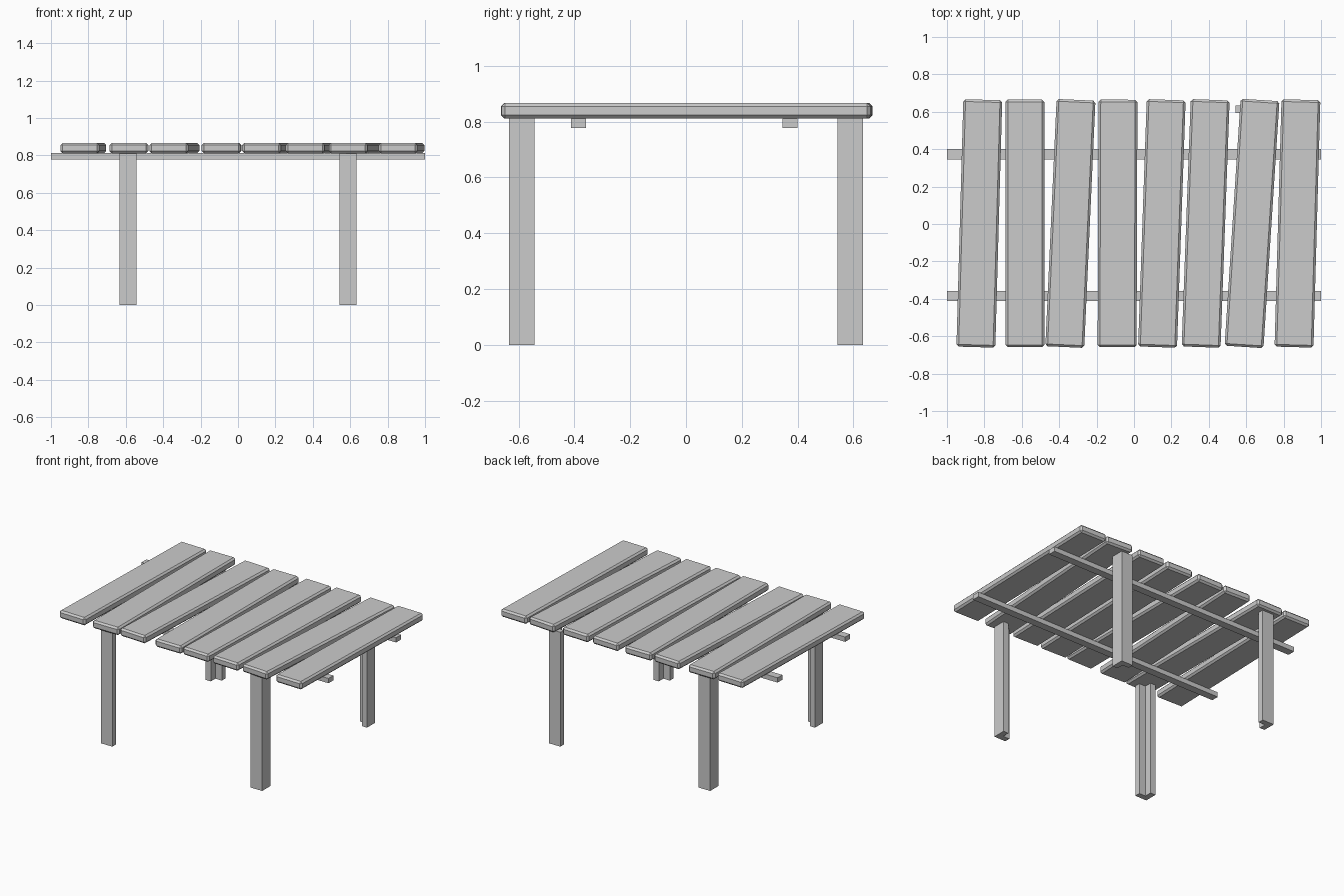
import bpy, bmesh
from math import radians

if "Cube" in bpy.data.objects:
    bpy.data.objects.remove(bpy.data.objects["Cube"])


def prism(name, outline, z0, z1, bevel=0.0):
    """Extrude a flat outline from z0 to z1, with optional chamfered edges."""
    bm = bmesh.new()
    face = bm.faces.new([bm.verts.new((x, y, z0)) for x, y in outline])
    top = bmesh.ops.extrude_face_region(bm, geom=[face])["geom"]
    bmesh.ops.translate(bm, vec=(0, 0, z1 - z0),
                        verts=[v for v in top if isinstance(v, bmesh.types.BMVert)])
    if bevel:
        bmesh.ops.bevel(bm, geom=bm.edges[:], offset=bevel, segments=1,
                        affect='EDGES', profile=0.5)
    bmesh.ops.recalc_face_normals(bm, faces=bm.faces[:])
    mesh = bpy.data.meshes.new(name)
    bm.to_mesh(mesh)
    bm.free()
    obj = bpy.data.objects.new(name, mesh)
    bpy.context.collection.objects.link(obj)
    return obj


def rect(w, d):
    return [(-w / 2, -d / 2), (w / 2, -d / 2), (w / 2, d / 2), (-w / 2, d / 2)]


# Table top: loosely laid planks (centre x, twist in degrees)
planks = [(-0.827, -1.6), (-0.583, 0.0), (-0.34, -2.6), (-0.088, -0.2),
          (0.149, -2.0), (0.383, -2.1), (0.631, -3.7), (0.874, -1.6)]
for i, (x, twist) in enumerate(planks, 1):
    plank = prism(f"plank_{i}", rect(0.208, 1.323), 0.811, 0.867, 0.012)
    plank.location = (x, 0.003, 0)
    plank.rotation_euler.z = radians(twist)

# Two rails under the planks
for name, y in (("front_rail", -0.385), ("back_rail", 0.373)):
    prism(name, rect(2.0, 0.054), 0.778, 0.812).location.y = y

# L-section legs, outer corner facing outwards
outer, inner, notch = 0.634, 0.543, 0.594
angle = [(outer, outer), (inner, outer), (inner, notch),
         (notch, notch), (notch, inner), (outer, inner)]
for side, sx in (("left", -1), ("right", 1)):
    for end, sy in (("front", -1), ("back", 1)):
        prism(f"{end}_{side}_leg", [(x * sx, y * sy) for x, y in angle], 0, 0.812)
